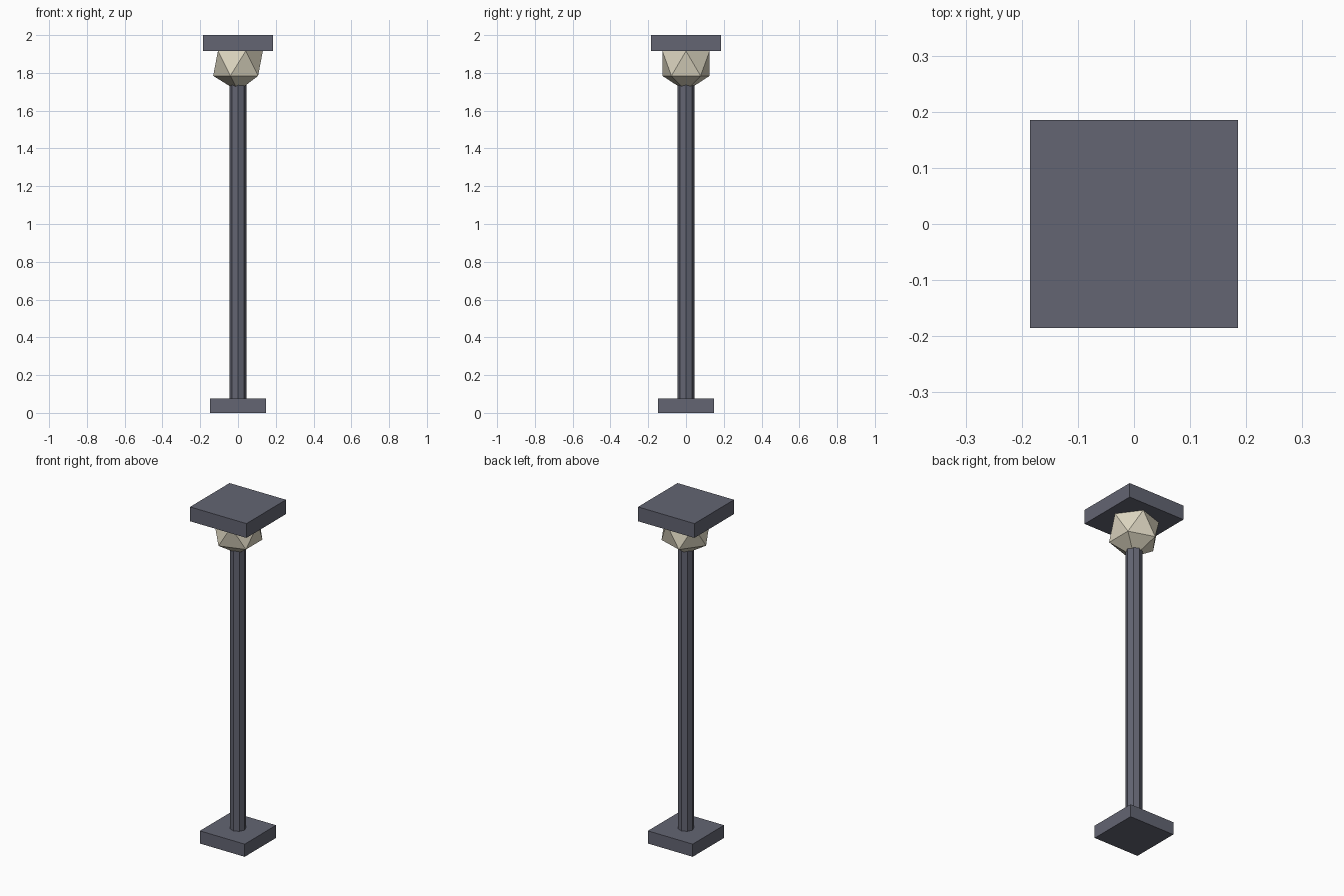
import bpy

if "Cube" in bpy.data.objects:
    bpy.data.objects.remove(bpy.data.objects["Cube"])


def material(name, rgb):
    m = bpy.data.materials.new(name)
    m.diffuse_color = (*rgb, 1.0)
    m.use_nodes = True
    m.node_tree.nodes["Principled BSDF"].inputs["Base Color"].default_value = m.diffuse_color
    return m


slate = material("slate grey", (0.125, 0.13, 0.17))
cream = material("warm cream", (0.72, 0.67, 0.53))


def finish(name, mat):
    obj = bpy.context.object
    obj.name = name
    obj.data.materials.append(mat)
    return obj


def plate(name, half_width, z0, z1):
    bpy.ops.mesh.primitive_cube_add(size=1, location=(0, 0, (z0 + z1) / 2))
    obj = finish(name, slate)
    obj.scale = (2 * half_width, 2 * half_width, z1 - z0)
    bpy.ops.object.transform_apply(location=False, rotation=False, scale=True)


# Square foot and square roof cap
plate("base_plate", 0.147, 0.0, 0.075)
plate("top_cap", 0.185, 1.915, 2.0)

# Eight-sided pole, reaching into the lamp
z0, z1 = 0.05, 1.735
bpy.ops.mesh.primitive_cylinder_add(vertices=8, radius=0.044, depth=z1 - z0,
                                    location=(0, 0, (z0 + z1) / 2))
finish("pole", slate)

# Faceted lamp globe, upper part hidden in the cap
bpy.ops.mesh.primitive_ico_sphere_add(subdivisions=1, radius=0.147,
                                      location=(0, 0, 1.85))
finish("lamp_globe", cream)
